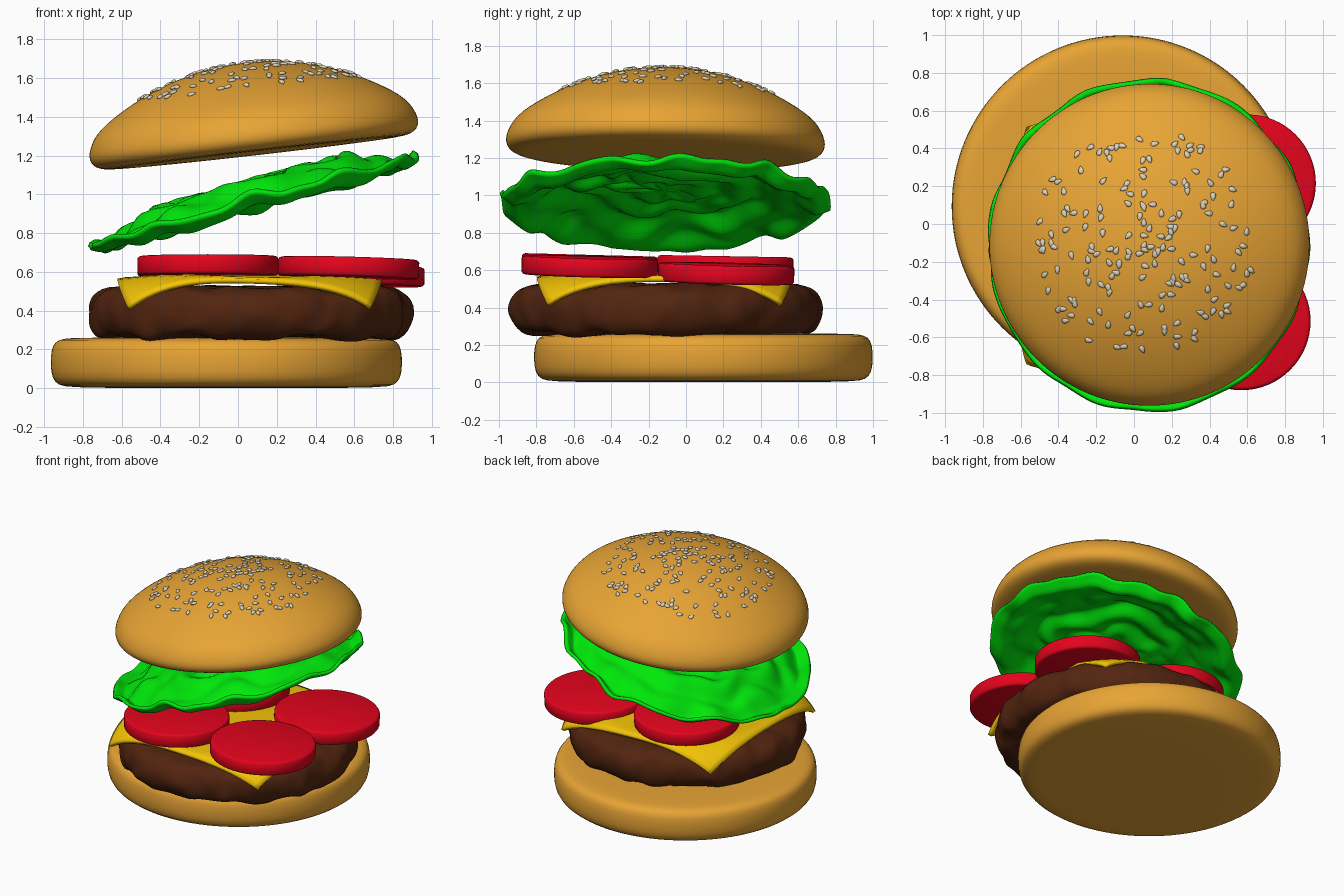
import bpy, bmesh, math, random
from math import sin, cos, pi, radians
from mathutils import Vector, Matrix, noise

if "Cube" in bpy.data.objects:
    bpy.data.objects.remove(bpy.data.objects["Cube"])

random.seed(4)


def material(name, rgb):
    m = bpy.data.materials.new(name)
    m.diffuse_color = (*rgb, 1)
    m.use_nodes = True
    m.node_tree.nodes["Principled BSDF"].inputs["Base Color"].default_value = m.diffuse_color
    return m


BUN = material("bread", (0.8, 0.37, 0.035))
MEAT = material("meat", (0.085, 0.018, 0.005))
CHEESE = material("cheese", (0.9, 0.55, 0.002))
TOMATO = material("tomato", (0.78, 0.001, 0.012))
LEAF = material("leaf", (0.0, 0.8, 0.003))
SEED = material("seed", (0.7, 0.64, 0.48))


def finish(name, bm, mat, loc, rot=(0, 0, 0)):
    bmesh.ops.recalc_face_normals(bm, faces=bm.faces)
    for f in bm.faces:
        f.smooth = True
    me = bpy.data.meshes.new(name)
    bm.to_mesh(me)
    bm.free()
    me.materials.append(mat)
    ob = bpy.data.objects.new(name, me)
    bpy.context.collection.objects.link(ob)
    ob.location = loc
    ob.rotation_euler = [radians(a) for a in rot]
    return ob


def lathe(profile, n, warp=lambda p: p):
    """Turn (r, z) points about z; points on the axis become poles."""
    bm = bmesh.new()
    rings = []
    for r, z in profile:
        count = n if r > 0 else 1
        rings.append([bm.verts.new(warp(Vector((r * cos(2 * pi * i / n), r * sin(2 * pi * i / n), z))))
                      for i in range(count)])
    for a, b in zip(rings, rings[1:]):
        for i in range(n):
            j = (i + 1) % n
            quad = [a[i % len(a)], a[j % len(a)], b[j % len(b)], b[i % len(b)]]
            bm.faces.new(list(dict.fromkeys(quad)))
    return bm


def subsurf(ob, levels=1):
    m = ob.modifiers.new("smooth", 'SUBSURF')
    m.levels = m.render_levels = levels


# Bottom bun
bottom = [(0, 0), (0.5, 0), (0.81, 0.003), (0.87, 0.015), (0.9, 0.05), (0.909, 0.12),
          (0.904, 0.2), (0.885, 0.24), (0.84, 0.256), (0.76, 0.26), (0.4, 0.26), (0, 0.26)]
subsurf(finish("bottom_bun", lathe(bottom, 64), BUN, (-0.06, 0.093, 0.001)))


# Meat patty with a lumpy rim
def lumpy(p):
    q = Vector((p.x * 5, p.y * 5, p.z * 4))
    k = noise.noise(q) * 0.03 + noise.noise(q * 2.3) * 0.025
    edge = min(1, p.xy.length / 0.8)
    return Vector((p.x * (1 + k), p.y * (1 + k), p.z + noise.noise(q * 1.4 + Vector((9, 3, 5))) * 0.035 * edge))


patty = [(0, 0.26), (0.3, 0.26), (0.55, 0.257), (0.7, 0.255), (0.77, 0.262), (0.805, 0.29),
         (0.826, 0.34), (0.832, 0.4), (0.82, 0.46), (0.79, 0.5), (0.74, 0.52),
         (0.65, 0.527), (0.5, 0.525), (0.3, 0.525), (0, 0.525)]
subsurf(finish("meat_patty", lathe(patty, 128, lumpy), MEAT, (0.065, -0.11, 0)))

# Cheese slice with drooping corners
bm = bmesh.new()
bmesh.ops.create_grid(bm, x_segments=32, y_segments=32, size=0.68)
for v in bm.verts:
    r = v.co.length
    t = max(0, (r - 0.64) / 0.32)
    v.co.z = -0.165 * t ** 1.4 + 0.012 * sin(5 * v.co.x + 1) * cos(4 * v.co.y)
    v.co.xy = v.co.xy * (1 - 0.085 * t ** 2)
cheese = finish("cheese_slice", bm, CHEESE, (0.06, -0.115, 0.57))
s = cheese.modifiers.new("thickness", 'SOLIDIFY')
s.thickness, s.offset = 0.025, 0

# Four tomato slices
slice_profile = [(0, -0.05), (0.345, -0.05), (0.357, -0.046), (0.364, -0.036),
                 (0.364, 0.036), (0.357, 0.046), (0.345, 0.05), (0, 0.05)]
slices = [((-0.155, -0.515, 0.632), (-1.5, 0, 0)), ((0.57, -0.515, 0.62), (-1.5, 1.5, 0)),
          ((0.598, 0.215, 0.582), (-1.5, 1.5, 0)), ((-0.155, 0.21, 0.625), (-1, 0, 0))]
for i, (loc, rot) in enumerate(slices):
    ob = finish(f"tomato_slice_{i + 1}", lathe(slice_profile, 64), TOMATO, loc, rot)
    bpy.context.view_layer.objects.active = ob
    ob.select_set(True)
    bpy.ops.object.shade_smooth_by_angle(angle=radians(40))
    ob.select_set(False)


# Lettuce leaf: rippled sheet whose rim droops, then flicks up at the very edge
def ruffle(p):
    r, a = p.xy.length / 0.875, math.atan2(p.y, p.x)
    wob = noise.noise(Vector((cos(a) * 2, sin(a) * 2, r)))
    z = 0.02 * sin(24 * r + 3 * wob + 0.5 * sin(5 * a)) * min(1, 3 * r) * (1 - r ** 6)
    z += 0.03 * noise.noise(p * 5) * min(1, 2 * r)
    droop = min(1, max(0, (r - 0.6) / 0.34))
    z -= 0.115 * droop * droop * (3 - 2 * droop)
    z += 0.045 * max(0, (r - 0.92) / 0.08)
    z += r ** 4 * (0.018 * sin(11 * a + 2 * wob) + 0.01 * sin(19 * a))
    k = 1 + r ** 4 * 0.008 * sin(13 * a + 1)
    return Vector((p.x * k, p.y * k, z))


leaf = [(0.875 * (i / 44) ** 0.85, 0) for i in range(45)]
lettuce = finish("lettuce_leaf", lathe(leaf, 160, ruffle), LEAF, (0.055, -0.112, 1.04), (0, -15.5, 0))
s = lettuce.modifiers.new("thickness", 'SOLIDIFY')
s.thickness, s.offset = 0.024, 0


# Top bun
def dome(r):
    return 0.4 - 0.385 * r ** 2 - 0.06 * r ** 4


TOP_LOC, TOP_ROT = (0.082, -0.11, 1.282), (-1, -6.5, 0)
top = [(0, -0.07), (0.4, -0.07), (0.72, -0.07), (0.79, -0.066), (0.83, -0.05), (0.85, -0.025),
       (0.856, 0.005), (0.847, 0.045), (0.82, 0.098), (0.775, 0.145)]
top += [(r / 100, dome(r / 100)) for r in (70, 60, 50, 40, 30, 20, 10, 0)]
subsurf(finish("top_bun", lathe(top, 64), BUN, TOP_LOC, TOP_ROT))

# Sesame seeds scattered over the dome
bm = bmesh.new()
for i in range(175):
    r, a = 0.6 * random.random() ** 0.6, random.uniform(0, 2 * pi)
    normal = Vector((cos(a) * (0.77 * r + 0.24 * r ** 3), sin(a) * (0.77 * r + 0.24 * r ** 3), 1))
    place = (Matrix.Translation((r * cos(a), r * sin(a), dome(r) + 0.002))
             @ normal.to_track_quat('Z', 'Y').to_matrix().to_4x4()
             @ Matrix.Rotation(random.uniform(0, 2 * pi), 4, 'Z'))
    for v in bmesh.ops.create_uvsphere(bm, u_segments=10, v_segments=6, radius=1)["verts"]:
        taper = 1 - 0.45 * v.co.x
        v.co = place @ Vector((v.co.x * 0.023, v.co.y * 0.014 * taper, v.co.z * 0.009))
finish("sesame_seeds", bm, SEED, TOP_LOC, TOP_ROT)
